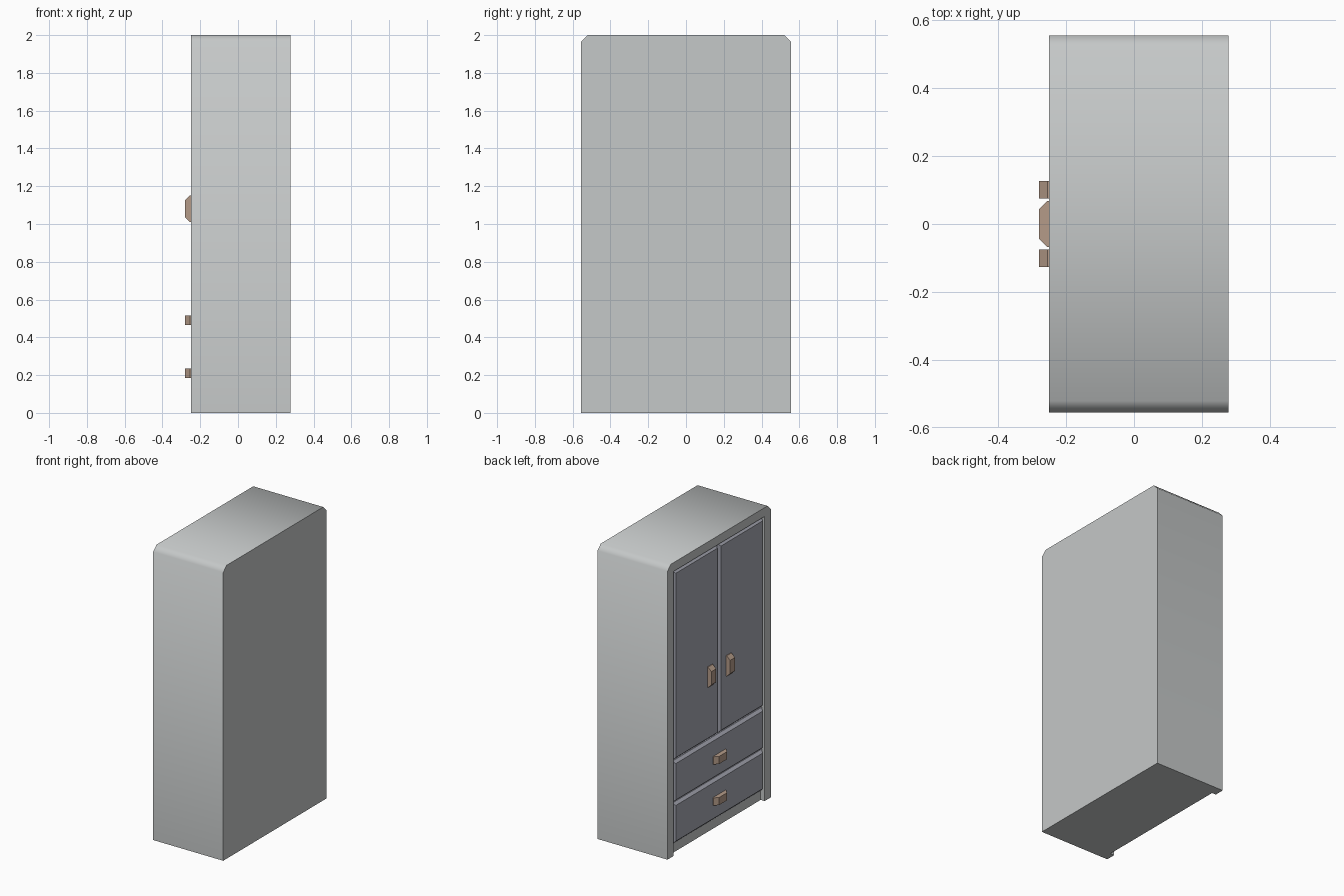
import bpy, bmesh, math

cube = bpy.data.objects.get("Cube")
if cube:
    bpy.data.objects.remove(cube, do_unlink=True)

FRONT, RECESS, BACK = -0.25, -0.22, 0.278
HALF_W, OPEN_W = 0.556, 0.49
HEIGHT, OPEN_H, CHAMFER = 2.0, 1.94, 0.035


def material(name, color):
    mat = bpy.data.materials.new(name)
    mat.use_nodes = True
    mat.diffuse_color = (*color, 1)
    mat.node_tree.nodes["Principled BSDF"].inputs["Base Color"].default_value = (*color, 1)
    return mat


def finish(bm, name, mat, angle=None):
    bmesh.ops.recalc_face_normals(bm, faces=bm.faces[:])
    mesh = bpy.data.meshes.new(name)
    bm.to_mesh(mesh)
    bm.free()
    mesh.materials.append(mat)
    obj = bpy.data.objects.new(name, mesh)
    bpy.context.collection.objects.link(obj)
    if angle:
        bpy.ops.object.select_all(action='DESELECT')
        obj.select_set(True)
        bpy.context.view_layer.objects.active = obj
        bpy.ops.object.shade_smooth_by_angle(angle=math.radians(angle))
    return obj


def block(name, mat, x, y, z, chamfer, keep_edge):
    """Box spanning the given ranges, with chosen front edges chamfered."""
    bm = bmesh.new()
    bmesh.ops.create_cube(bm, size=1)
    for v in bm.verts:
        v.co = [r[0] if c < 0 else r[1] for c, r in zip(v.co, (x, y, z))]
    edges = [e for e in bm.edges
             if all(abs(v.co.x - x[0]) < 1e-5 for v in e.verts) and keep_edge(e)]
    bmesh.ops.bevel(bm, geom=edges, offset=chamfer, segments=1, affect='EDGES')
    return finish(bm, name, mat)


def runs_along(axis):
    return lambda e: abs(e.verts[0].co[axis] - e.verts[1].co[axis]) > 1e-4


grey = material("pale grey", (0.56, 0.58, 0.58))
slate = material("slate grey", (0.38, 0.39, 0.45))
brown = material("light brown", (0.46, 0.33, 0.25))

# Cabinet body: chamfered top, shallow front opening that runs to the floor
outer = [(-HALF_W, 0), (-HALF_W, HEIGHT - CHAMFER), (-HALF_W + CHAMFER, HEIGHT),
         (HALF_W - CHAMFER, HEIGHT), (HALF_W, HEIGHT - CHAMFER), (HALF_W, 0)]
inner = [(-OPEN_W, 0), (-OPEN_W, OPEN_H), (OPEN_W, OPEN_H), (OPEN_W, 0)]
bm = bmesh.new()


def ring(points, x):
    return [bm.verts.new((x, y, z)) for y, z in points]


rim, back = ring(outer, FRONT), ring(outer, BACK)
mouth, panel = ring(inner, FRONT), ring(inner, RECESS)
bm.faces.new(rim + mouth[::-1])
bm.faces.new(back)
bm.faces.new(panel)
for a, b in ((rim, back), (mouth, panel)):
    for i in range(len(a) - 1):
        bm.faces.new((a[i], a[i + 1], b[i + 1], b[i]))
bm.faces.new((rim[0], back[0], back[-1], rim[-1], mouth[-1], panel[-1], panel[0], mouth[0]))
finish(bm, "cabinet_body", grey, 50)

# Doors with upright handles, mirrored about the centre
for side, s in (("left", -1), ("right", 1)):
    block(f"{side}_door", slate, (FRONT, RECESS), sorted((s * 0.003, s * 0.484)),
          (0.645, 1.935), 0.017, lambda e: True)
    block(f"{side}_door_handle", brown, (-0.28, FRONT), sorted((s * 0.075, s * 0.127)),
          (1.01, 1.15), 0.025, runs_along(1))

# Drawers with level handles
for name, low, high, grip in (("lower", 0.075, 0.352, 0.21), ("upper", 0.356, 0.638, 0.49)):
    block(f"{name}_drawer", slate, (FRONT, RECESS), (-0.484, 0.484),
          (low, high), 0.017, lambda e: True)
    block(f"{name}_drawer_handle", brown, (-0.28, FRONT), (-0.068, 0.068),
          (grip - 0.026, grip + 0.026), 0.025, runs_along(2))
